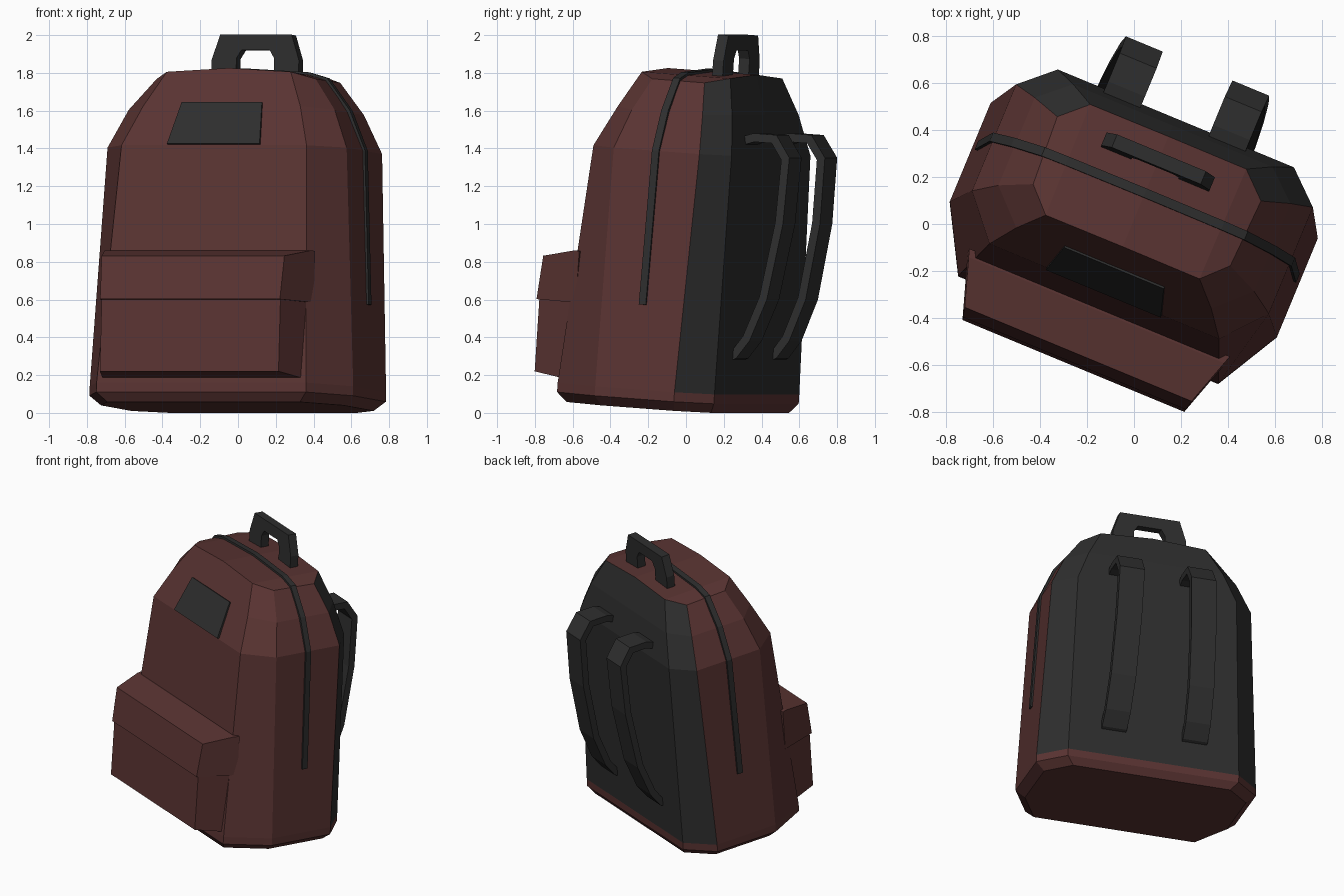
import bpy, bmesh
from math import radians
from mathutils import Matrix, Vector

if "Cube" in bpy.data.objects:
    bpy.data.objects.remove(bpy.data.objects["Cube"])

# Whole pack is turned about z and leans back slightly
PLACE = (Matrix.Translation((-0.008, 0, 0.026)) @ Matrix.Rotation(radians(-22.5), 4, 'Z')
         @ Matrix.Rotation(radians(-4), 4, 'X'))


def material(name, rgb):
    m = bpy.data.materials.new(name)
    m.diffuse_color = (*rgb, 1)
    m.use_nodes = True
    m.node_tree.nodes["Principled BSDF"].inputs["Base Color"].default_value = m.diffuse_color
    return m


RED = material("red_cloth", (0.102, 0.034, 0.032))
DARK = material("dark_cloth", (0.027, 0.027, 0.027))


def finish(name, bm, mats):
    bmesh.ops.recalc_face_normals(bm, faces=bm.faces)
    me = bpy.data.meshes.new(name)
    bm.to_mesh(me)
    bm.free()
    for m in mats:
        me.materials.append(m)
    ob = bpy.data.objects.new(name, me)
    bpy.context.collection.objects.link(ob)
    ob.matrix_world = PLACE
    return ob


def prism(name, loop_a, loop_b, mat, strip=False):
    """Solid between two matching 3D loops; strip=True caps a ribbon with quads."""
    bm = bmesh.new()
    a = [bm.verts.new(p) for p in loop_a]
    b = [bm.verts.new(p) for p in loop_b]
    n = len(a)
    for i in range(n):
        j = (i + 1) % n
        bm.faces.new((a[i], a[j], b[j], b[i]))
    for ring in (a, b):
        if strip:
            for i in range(n // 2 - 1):
                bm.faces.new((ring[i], ring[i + 1], ring[n - 2 - i], ring[n - 1 - i]))
        else:
            bm.faces.new(ring)
    return finish(name, bm, [mat])


def ribbon_outline(path, thick):
    """Closed 2D outline: the path and its copy offset to the right."""
    pts = [Vector(p) for p in path]
    inner = []
    for i, p in enumerate(pts):
        d0 = (p - pts[max(i - 1, 0)]).normalized()
        d1 = (pts[min(i + 1, len(pts) - 1)] - p).normalized()
        d = (d0 + d1).normalized()
        scale = thick / max(d.dot(d1 if d1.length else d0), 0.5)
        inner.append(p + Vector((d.y, -d.x)) * scale)
    return pts + inner[::-1]


# Body: half rings of (front, side front, side back, back) as (u, v, w)
def level(w, f, sf, sb, b, rise=0.0, drop=0.0):
    half = [(*f, w), (*sf, w - drop), (*sb, w - drop), (*b, w)]
    mid_f, mid_b = (0, f[1], w + rise), (0, b[1], w + rise)
    return [mid_f] + half + [mid_b] + [(-x, y, z) for x, y, z in half[::-1]]


foot = ((.60, -.495), (.755, -.215), (.755, .24), (.587, .40))
rings = [
    level(0, *[(x * .92, y * .92) for x, y in foot]),
    level(.05, *foot),
    level(.10, *foot),
    level(1.366, (.53, -.407), (.685, -.226), (.685, .266), (.545, .393)),
    level(1.58, (.45, -.315), (.59, -.176), (.59, .23), (.46, .345), 0, .01),
    level(1.768, (.355, -.23), (.455, -.126), (.47, .18), (.36, .28), .02, .03),
]
bm = bmesh.new()
rv = [[bm.verts.new(p) for p in r] for r in rings]
for i in range(len(rv) - 1):
    for j in range(10):
        k = (j + 1) % 10
        face = bm.faces.new((rv[i][j], rv[i][k], rv[i + 1][k], rv[i + 1][j]))
        face.material_index = int(i >= 2 and 3 <= j <= 6)
bm.faces.new(rv[0])
t = rv[-1]
for q in ((0, 1, 4, 5), (1, 2, 3, 4), (0, 5, 6, 9), (9, 6, 7, 8)):
    bm.faces.new([t[i] for i in q])
finish("pack_body", bm, [RED, DARK])


# Front pocket and its flap: side profile (v, w), narrowing towards the front
def pocket(name, profile, front, grow):
    half = [front + (v + .667) * grow for v, w in profile]
    prism(name, [(h, v, w) for h, (v, w) in zip(half, profile)],
          [(-h, v, w) for h, (v, w) in zip(half, profile)], RED)


pocket("front_pocket", [(-.44, .12), (-.667, .148), (-.667, .56), (-.44, .56)], .512, .32)
pocket("pocket_flap", [(-.42, .53), (-.682, .53), (-.656, .762), (-.455, .804), (-.42, .804)],
       .52, .33)

# Patch on the sloping upper front
bottom, top = Vector((0, -.405, 1.369)), Vector((0, -.302, 1.596))
corners = [bottom + Vector((-.265, 0, 0)), bottom + Vector((.265, 0, 0)),
           top + Vector((.23, 0, 0)), top + Vector((-.23, 0, 0))]
out = Vector((0, -.014, .006))
prism("front_patch", corners, [p + out for p in corners], DARK)

# Zip running up both sides and over the top
zip_half = [(.742, .55), (.697, 1.368), (.604, 1.58), (.468, 1.752), (.36, 1.782)]
zip_path = [(-x, w) for x, w in zip_half] + [(0, 1.802)] + zip_half[::-1]
outline = ribbon_outline(zip_path, .03)
prism("zip", [(x, -.002, w) for x, w in outline], [(x, .038, w) for x, w in outline], DARK, True)

# Carry handle
arch = [(.25, 1.72), (.25, 1.855), (.205, 1.99)]
hole = [(.108, 1.72), (.108, 1.865), (.08, 1.91)]
outline = ([(-x, w) for x, w in arch] + arch[::-1]
           + hole + [(-x, w) for x, w in hole[::-1]])
prism("carry_handle", [(x, .13, w) for x, w in outline], [(x, .19, w) for x, w in outline],
      DARK, True)

# Shoulder straps, flaring slightly towards the bottom
strap = [(.34, 1.46), (.42, 1.487), (.551, 1.487), (.635, 1.372), (.627, 1.02),
         (.568, .615), (.487, .39), (.418, .293), (.37, .27)]
outline = ribbon_outline(strap, .045)
for side, label in ((1, "right"), (-1, "left")):
    def edge(u):
        return [(side * (u + .03 * (1.4 - w)), v, w) for v, w in outline]
    prism(label + "_shoulder_strap", edge(.16), edge(.33), DARK, True)
